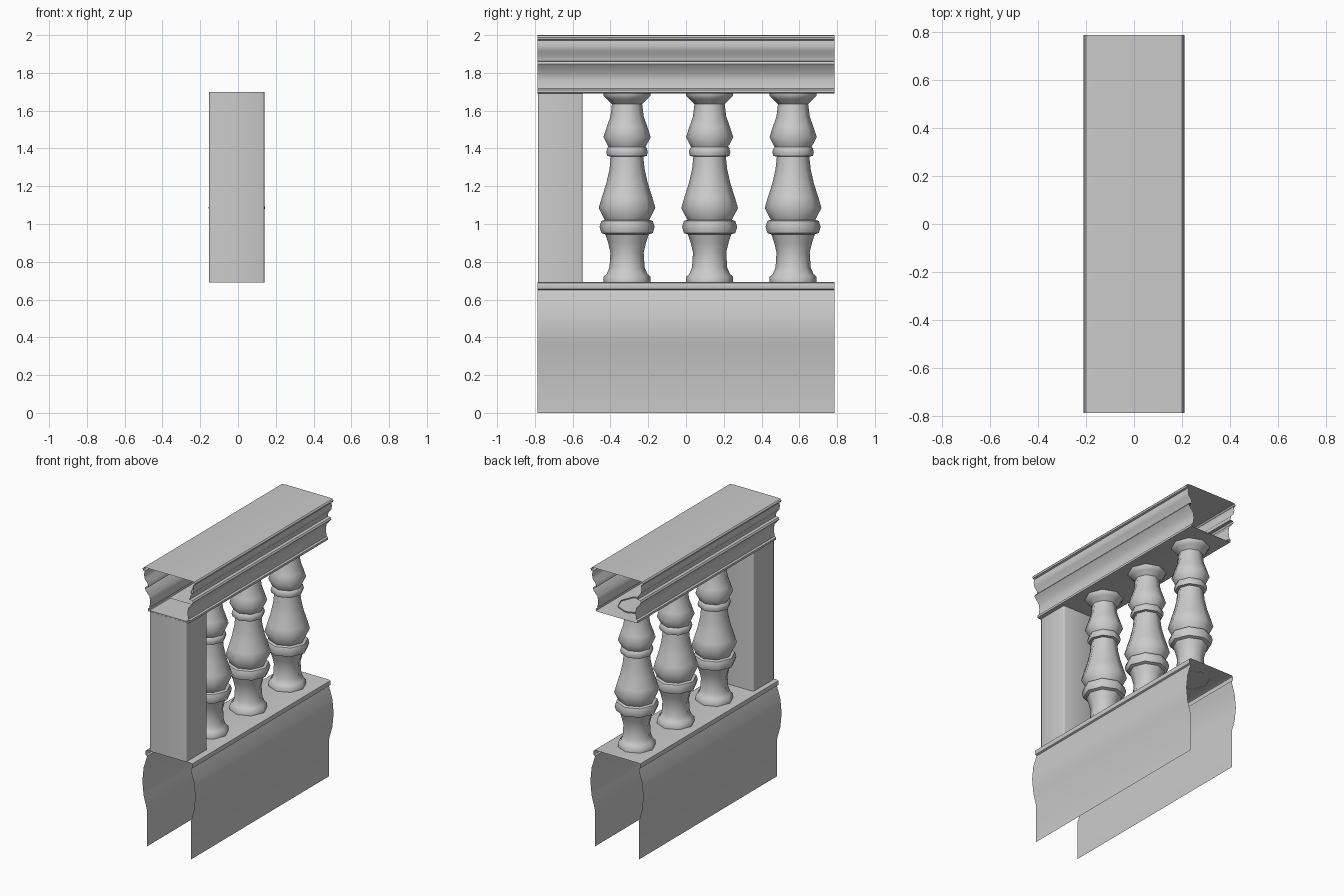
import bpy, bmesh, math

if "Cube" in bpy.data.objects:
    bpy.data.objects.remove(bpy.data.objects["Cube"])

def finish(name, bm, angle):
    bmesh.ops.recalc_face_normals(bm, faces=bm.faces)
    me = bpy.data.meshes.new(name)
    bm.to_mesh(me)
    bm.free()
    ob = bpy.data.objects.new(name, me)
    bpy.context.collection.objects.link(ob)
    bpy.ops.object.select_all(action='DESELECT')
    ob.select_set(True)
    bpy.context.view_layer.objects.active = ob
    bpy.ops.object.shade_smooth_by_angle(angle=math.radians(angle))
    return ob

def moulding(name, half, closed):
    """Mirror a half profile (x, z) and run it along y, with open ends."""
    prof = half + [(-x, z) for x, z in reversed(half)]
    bm = bmesh.new()
    rows = [[bm.verts.new((x, y, z)) for x, z in prof] for y in (-0.785, 0.785)]
    n = len(prof)
    for i in range(n if closed else n - 1):
        j = (i + 1) % n
        bm.faces.new((rows[0][i], rows[0][j], rows[1][j], rows[1][i]))
    return finish(name, bm, 40)

def turned(name, x, y, prof, sides):
    """Open lathe-turned shape from (radius, z) points."""
    bm = bmesh.new()
    rings = [[bm.verts.new((x + r * math.cos(2 * math.pi * k / sides),
                            y + r * math.sin(2 * math.pi * k / sides), z))
              for k in range(sides)] for r, z in prof]
    for a, b in zip(rings, rings[1:]):
        for k in range(sides):
            m = (k + 1) % sides
            bm.faces.new((a[k], a[m], b[m], b[k]))
    return finish(name, bm, 50)

# Plinth: straight foot, bulging body, bead, flat top, open underneath
moulding("plinth", [(0.175, 0), (0.175, 0.27), (0.2, 0.36), (0.21, 0.46),
                    (0.2, 0.56), (0.172, 0.65), (0.183, 0.655), (0.187, 0.67),
                    (0.183, 0.687), (0.172, 0.692)], False)

# Handrail: lower bead, hollow, middle bead, rounded body, top bead
moulding("handrail", [(0.155, 1.692), (0.166, 1.695), (0.166, 1.71), (0.155, 1.717),
                      (0.148, 1.76), (0.153, 1.8), (0.185, 1.838), (0.192, 1.848),
                      (0.185, 1.86), (0.165, 1.863), (0.168, 1.89), (0.19, 1.915),
                      (0.197, 1.945), (0.192, 1.972), (0.205, 1.976), (0.208, 1.988),
                      (0.2, 1.997), (0.175, 2.0)], True)

# Balusters
baluster = [(0.125, 0.69), (0.125, 0.72), (0.108, 0.735), (0.093, 0.77),
            (0.088, 0.85), (0.1, 0.9), (0.115, 0.945), (0.136, 0.952),
            (0.146, 0.985), (0.136, 1.016), (0.118, 1.022), (0.15, 1.085),
            (0.134, 1.14), (0.11, 1.215), (0.093, 1.29), (0.086, 1.357),
            (0.104, 1.36), (0.11, 1.38), (0.104, 1.402), (0.098, 1.408),
            (0.125, 1.46), (0.107, 1.515), (0.088, 1.57), (0.08, 1.635),
            (0.108, 1.662), (0.125, 1.68), (0.125, 1.7)]
for y in (-0.312, 0.125, 0.567):
    turned("baluster", -0.006, y, baluster, 8)

# Square post with softened vertical edges
bm = bmesh.new()
bmesh.ops.create_cube(bm, size=1)
for v in bm.verts:
    v.co = (v.co.x * 0.292 - 0.007, v.co.y * 0.237 - 0.6655, v.co.z * 1.01 + 1.195)
upright = [e for e in bm.edges if abs(e.verts[0].co.z - e.verts[1].co.z) > 0.5]
bmesh.ops.bevel(bm, geom=upright, offset=0.01, segments=2, profile=0.5, affect='EDGES')
finish("post", bm, 50)
